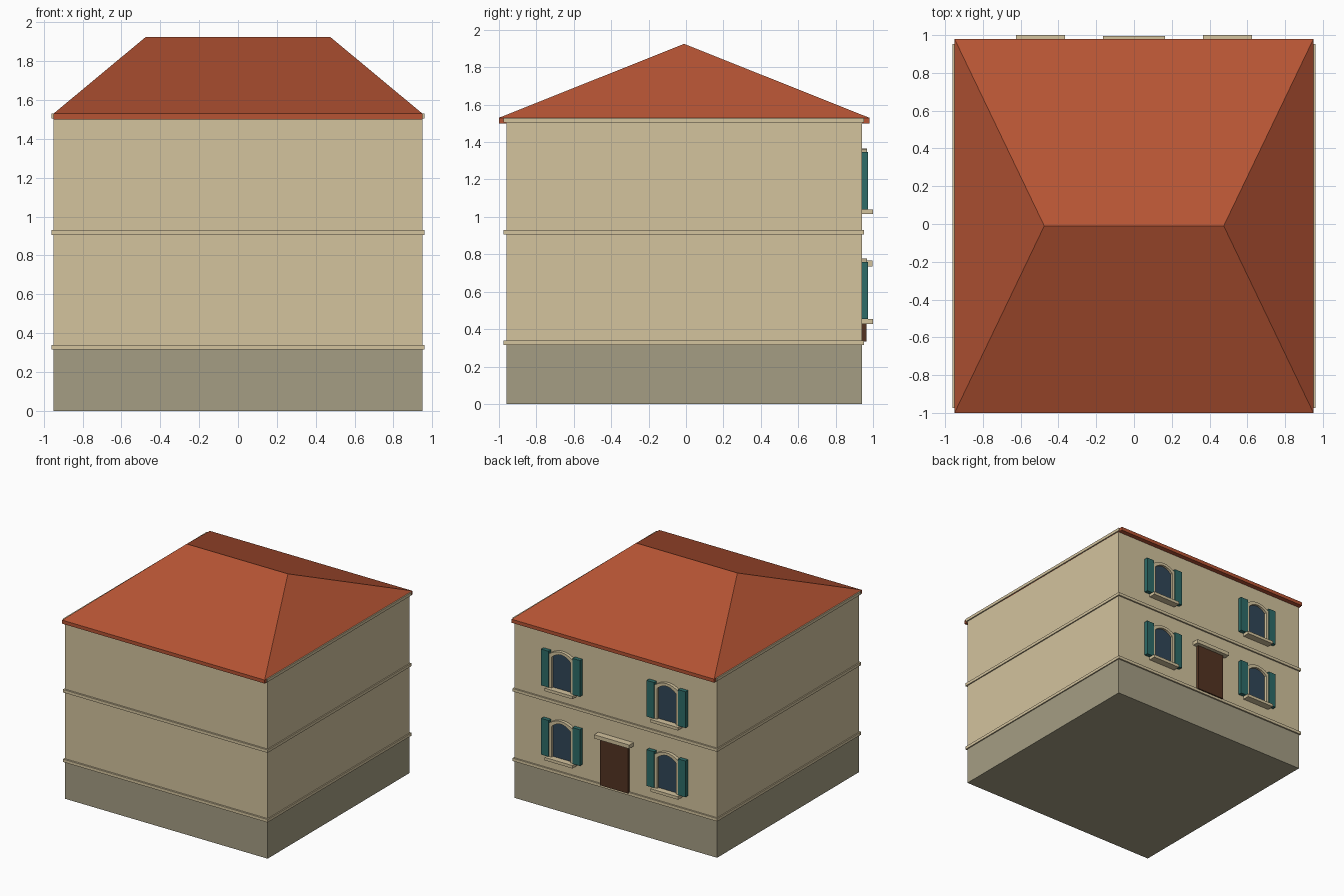
import bpy, bmesh, math

cube = bpy.data.objects.get("Cube")
if cube:
    bpy.data.objects.remove(cube, do_unlink=True)


def material(name, rgb):
    col = [((c / 255 + 0.055) / 1.055) ** 2.4 for c in rgb] + [1]
    m = bpy.data.materials.new(name)
    m.use_nodes = True
    m.diffuse_color = col
    m.node_tree.nodes["Principled BSDF"].inputs["Base Color"].default_value = col
    return m


plaster = material("sand plaster", (211, 195, 158))
stone = material("grey stone", (165, 158, 132))
tile = material("terracotta tile", (182, 84, 52))
teal = material("teal paint", (46, 108, 104))
pane = material("dark glass", (48, 70, 88))
wood = material("dark wood", (84, 52, 34))


def finish(name, bm, mat):
    bmesh.ops.recalc_face_normals(bm, faces=bm.faces)
    me = bpy.data.meshes.new(name)
    bm.to_mesh(me)
    bm.free()
    me.materials.append(mat)
    ob = bpy.data.objects.new(name, me)
    bpy.context.collection.objects.link(ob)
    return ob


def box(name, x, y, z, mat):
    """Box from (low, high) ranges on each axis."""
    bm = bmesh.new()
    bmesh.ops.create_cube(bm, size=1)
    for v in bm.verts:
        v.co = [r[0] if c < 0 else r[1] for c, r in zip(v.co, (x, y, z))]
    return finish(name, bm, mat)


def extrude_back(bm, depth):
    """Extrude all flat faces along +y."""
    out = bmesh.ops.extrude_face_region(bm, geom=bm.faces[:])
    verts = [g for g in out["geom"] if isinstance(g, bmesh.types.BMVert)]
    bmesh.ops.translate(bm, verts=verts, vec=(0, depth, 0))


def arch_path(cx, half, bottom, spring, rise, steps=8):
    """Outline of a window with a shallow arched head."""
    pts = [(cx - half, bottom)]
    for i in range(steps + 1):
        t = -1 + 2 * i / steps
        pts.append((cx + half * t, spring + rise * (1 - t * t)))
    return pts + [(cx + half, bottom)]


# Walls and plinth
WALL = 0.94
box("plinth", (-0.95, 0.95), (-0.96, WALL), (0, 0.32), stone)
box("walls", (-0.95, 0.95), (-0.96, WALL), (0.32, 1.515), plaster)

# String courses and cornice
for name, z in (("lower_band", 0.315), ("middle_band", 0.905), ("cornice", 1.505)):
    box(name, (-0.96, 0.96), (-0.975, 0.953), (z, z + 0.025), plaster)

# Hipped roof with a short vertical eave
roof = bmesh.new()
bmesh.ops.create_cube(roof, size=1)
for v in roof.verts:
    v.co = (math.copysign(0.95, v.co.x), 0.98 if v.co.y > 0 else -1,
            1.53 if v.co.z > 0 else 1.5)
top = max(roof.faces, key=lambda f: f.calc_center_median().z)
eave = {(v.co.x > 0, v.co.y > 0): v for v in top.verts}
bmesh.ops.delete(roof, geom=[top], context="FACES_ONLY")
ridge = {s: roof.verts.new((0.475 if s else -0.475, -0.01, 1.925)) for s in (True, False)}
for s in (True, False):
    roof.faces.new((eave[s, True], eave[s, False], ridge[s]))
    roof.faces.new((eave[True, s], eave[False, s], ridge[False], ridge[True]))
finish("roof", roof, tile)


# Arched window with surround, sill and shutters
def window(tag, cx, z):
    outer = arch_path(cx, 0.112, z, z + 0.285, 0.04)
    inner = arch_path(cx, 0.088, z, z + 0.262, 0.04)
    bm = bmesh.new()
    a = [bm.verts.new((x, WALL - 0.01, h)) for x, h in outer]
    b = [bm.verts.new((x, WALL - 0.01, h)) for x, h in inner]
    for i in range(len(a) - 1):
        bm.faces.new((a[i], a[i + 1], b[i + 1], b[i]))
    extrude_back(bm, 0.037)
    finish(tag + "_surround", bm, plaster)

    bm = bmesh.new()
    bm.faces.new([bm.verts.new((x, WALL - 0.01, h)) for x, h in inner])
    extrude_back(bm, 0.018)
    finish(tag + "_glass", bm, pane)

    box(tag + "_sill", (cx - 0.13, cx + 0.13), (WALL - 0.01, 1.0), (z - 0.025, z), plaster)
    for side, s in (("left", 1), ("right", -1)):
        x = sorted((cx + s * 0.112, cx + s * 0.182))
        box(f"{tag}_{side}_shutter", x, (WALL - 0.01, 0.974), (z, z + 0.307), teal)


for floor, z in (("lower", 0.453), ("upper", 1.04)):
    for side, cx in (("left", 0.495), ("right", -0.495)):
        window(f"{floor}_{side}_window", cx, z)

# Door and its hood
box("door", (-0.13, 0.13), (WALL - 0.01, 0.964), (0.335, 0.737), wood)
box("door_hood", (-0.165, 0.165), (WALL - 0.01, 0.996), (0.735, 0.767), plaster)
